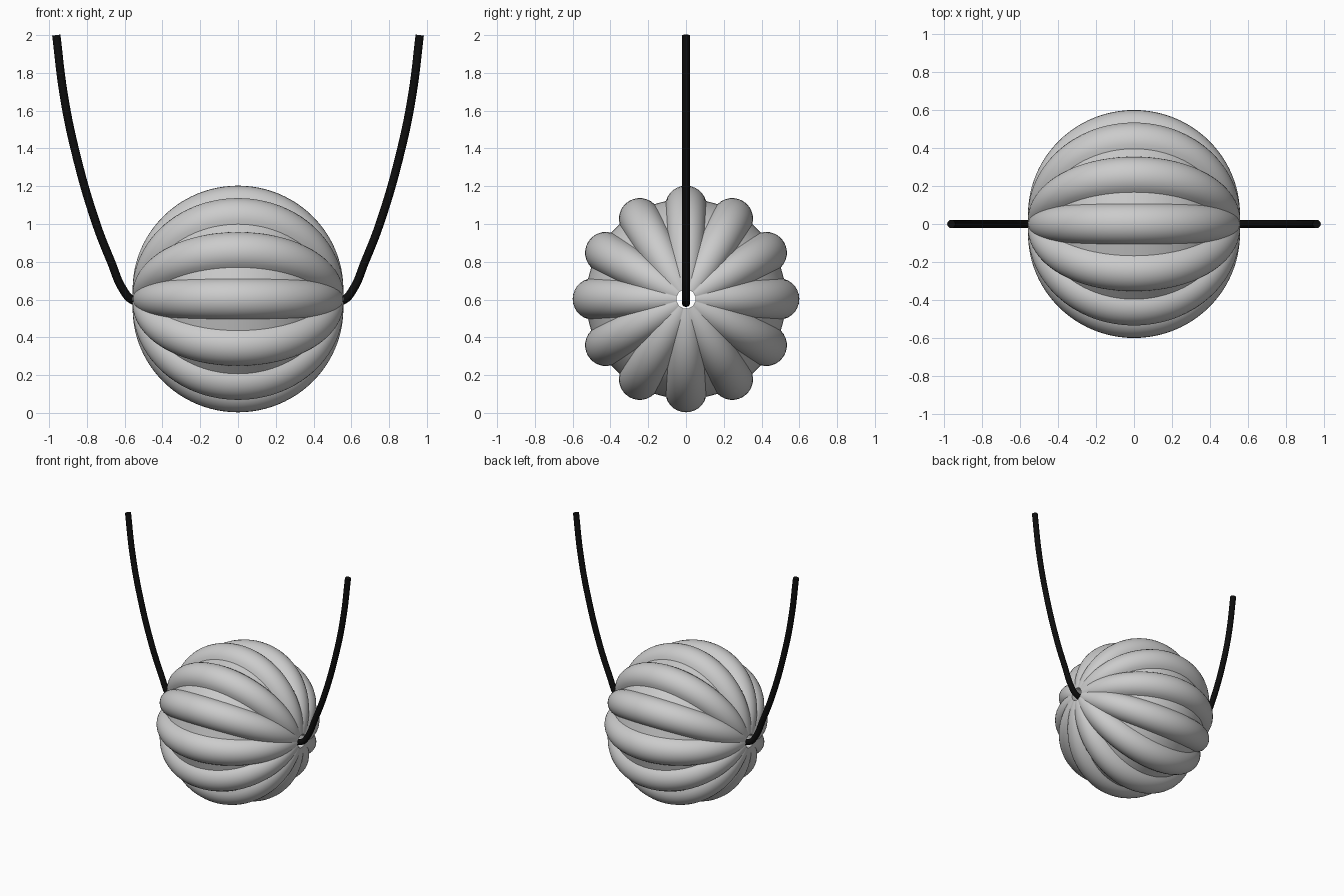
import bpy, bmesh
from math import sin, cos, tan, pi, radians, hypot

if "Cube" in bpy.data.objects:
    bpy.data.objects.remove(bpy.data.objects["Cube"])

LOBES, SEG, RINGS = 12, 12, 48
CZ, HOLE = 0.603, 0.05
HALF_LEN, OUTER = 0.558, 0.60
WEDGE = tan(pi / LOBES)


def lobe_limit(h, nr, r):
    """Largest section angle before a lobe meets its neighbour or the core."""
    a, top = 0.0, radians(75)
    while a < top:
        if r * sin(a) >= WEDGE * (h + nr * r * (cos(a) - 1)):
            break
        a += 0.004
    return min(a, top)


# Ribbed bead: rounded lobes lofted from pole to pole, closed by the bore
bm = bmesh.new()
rings = []
for j in range(RINGS + 1):
    t = -pi / 2 + pi * j / RINGS
    span = OUTER - HOLE
    x, h = HALF_LEN * sin(t), HOLE + span * cos(t)
    nx, nr = span * sin(t), HALF_LEN * cos(t)
    n = hypot(nx, nr)
    nx, nr = nx / n, nr / n
    r = 0.11 * (h / OUTER) ** 0.25
    amax = lobe_limit(h, nr, r)
    ring = []
    for k in range(LOBES):
        c, s = cos(2 * pi * k / LOBES), sin(2 * pi * k / LOBES)
        for i in range(SEG + 1):
            a = amax * (2 * i / SEG - 1)
            d = r * (cos(a) - 1)
            u, v = h + nr * d, r * sin(a)
            ring.append(bm.verts.new((x + nx * d, u * c - v * s, CZ + u * s + v * c)))
    rings.append(ring)
count = len(rings[0])
for j in range(RINGS + 1):
    a, b = rings[j], rings[(j + 1) % (RINGS + 1)]
    for i in range(count):
        k = (i + 1) % count
        bm.faces.new((a[i], a[k], b[k], b[i]))
bmesh.ops.remove_doubles(bm, verts=bm.verts, dist=0.0005)
bmesh.ops.recalc_face_normals(bm, faces=bm.faces)
mesh = bpy.data.meshes.new("ribbed_bead")
bm.to_mesh(mesh)
bm.free()
bead = bpy.data.objects.new("ribbed_bead", mesh)
bpy.context.collection.objects.link(bead)
bpy.context.view_layer.objects.active = bead
bead.select_set(True)
bpy.ops.object.shade_smooth_by_angle(angle=radians(40))

# Black cord threaded through the bore and rising on both sides
half = [(0.962, 2.0), (0.925, 1.7), (0.865, 1.4), (0.75, 1.0),
        (0.672, 0.8), (0.607, 0.65), (0.56, 0.598), (0.48, 0.587)]
path = [(-x, z) for x, z in half] + [(0, 0.587)] + half[::-1]
curve = bpy.data.curves.new("cord", "CURVE")
curve.dimensions = "3D"
curve.bevel_depth = 0.022
curve.bevel_resolution = 4
curve.use_fill_caps = True
spline = curve.splines.new("BEZIER")
spline.resolution_u = 8
spline.bezier_points.add(len(path) - 1)
for p, (x, z) in zip(spline.bezier_points, path):
    p.co = (x, 0, z)
    p.handle_left_type = p.handle_right_type = "AUTO"
black = bpy.data.materials.new("black_cord")
black.diffuse_color = (0.004, 0.004, 0.004, 1)
black.use_nodes = True
black.node_tree.nodes["Principled BSDF"].inputs["Base Color"].default_value = black.diffuse_color
curve.materials.append(black)
bpy.context.collection.objects.link(bpy.data.objects.new("cord", curve))
